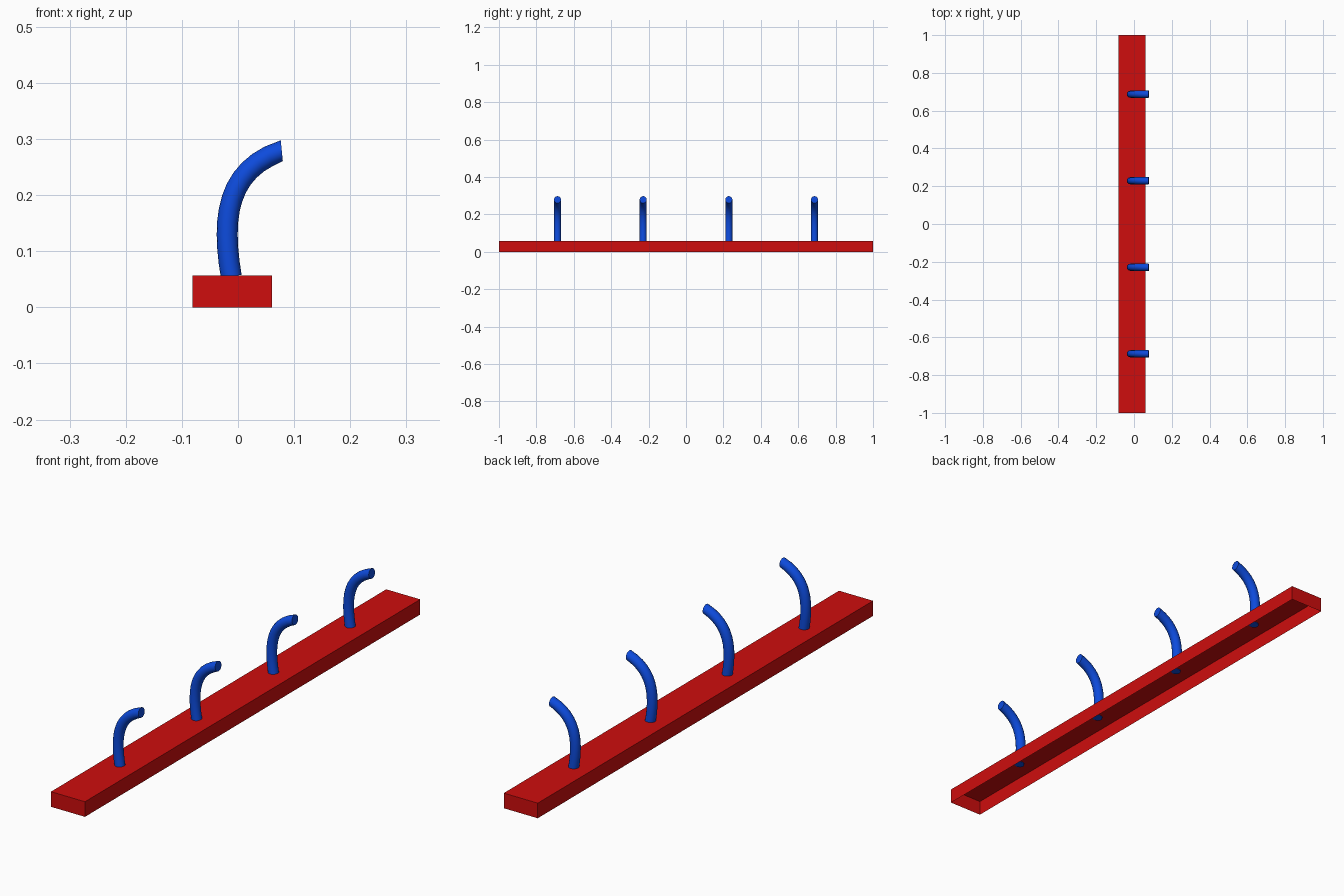
import bpy, bmesh, math
from mathutils import Vector

cube = bpy.data.objects.get("Cube")
if cube:
    bpy.data.objects.remove(cube)


def material(name, color):
    m = bpy.data.materials.new(name)
    m.use_nodes = True
    m.diffuse_color = color
    m.node_tree.nodes["Principled BSDF"].inputs["Base Color"].default_value = color
    return m


def finish(name, bm, mat):
    bmesh.ops.recalc_face_normals(bm, faces=bm.faces)
    mesh = bpy.data.meshes.new(name)
    bm.to_mesh(mesh)
    bm.free()
    mesh.materials.append(mat)
    obj = bpy.data.objects.new(name, mesh)
    bpy.context.collection.objects.link(obj)
    return obj


red = material("red", (0.62, 0.004, 0.004, 1))
blue = material("blue", (0.004, 0.07, 0.72, 1))

# Rail: a thin box left open underneath
LEFT, RIGHT, TOP = -0.081, 0.061, 0.057
bm = bmesh.new()
bmesh.ops.create_cube(bm, size=1)
for v in bm.verts:
    v.co = ((LEFT + RIGHT) / 2 + v.co.x * (RIGHT - LEFT), v.co.y * 2, (v.co.z + 0.5) * TOP)
bottom = [f for f in bm.faces if f.calc_center_median().z < 0.001]
bmesh.ops.delete(bm, geom=bottom, context="FACES_ONLY")
finish("rail", bm, red)

# Hooks: round rods swept along a cubic curve that bends towards +x
PATH = [Vector(p) for p in ((-0.012, 0, 0.055), (-0.03, 0, 0.16),
                            (-0.02, 0, 0.245), (0.078, 0, 0.279))]
RADIUS, SIDES, STEPS = 0.0187, 16, 12
side = Vector((0, 1, 0))


def path_point(t):
    a, b, c, d = PATH
    s = 1 - t
    point = a * s**3 + b * 3 * s * s * t + c * 3 * s * t * t + d * t**3
    tangent = (b - a) * s * s + (c - b) * 2 * s * t + (d - c) * t * t
    return point, tangent.normalized()


def make_hook(name, y):
    bm = bmesh.new()
    rings = []
    for i in range(STEPS + 1):
        point, tangent = path_point(i / STEPS)
        if i == STEPS:  # the tip is cut almost upright
            tangent = Vector((1, 0, 0.1)).normalized()
        across = tangent.cross(side)
        ring = []
        for k in range(SIDES):
            a = math.tau * k / SIDES
            ring.append(bm.verts.new(point + (across * math.cos(a) + side * math.sin(a)) * RADIUS))
        rings.append(ring)
    for low, high in zip(rings, rings[1:]):
        for k in range(SIDES):
            n = (k + 1) % SIDES
            bm.faces.new((low[k], low[n], high[n], high[k])).smooth = True
    for ring in (rings[0], rings[-1]):
        cap = bm.faces.new(ring)
        for e in cap.edges:
            e.smooth = False
    obj = finish(name, bm, blue)
    obj.location.y = y


for i in range(4):
    make_hook(f"hook_{i + 1}", (i - 1.5) * 0.458)
